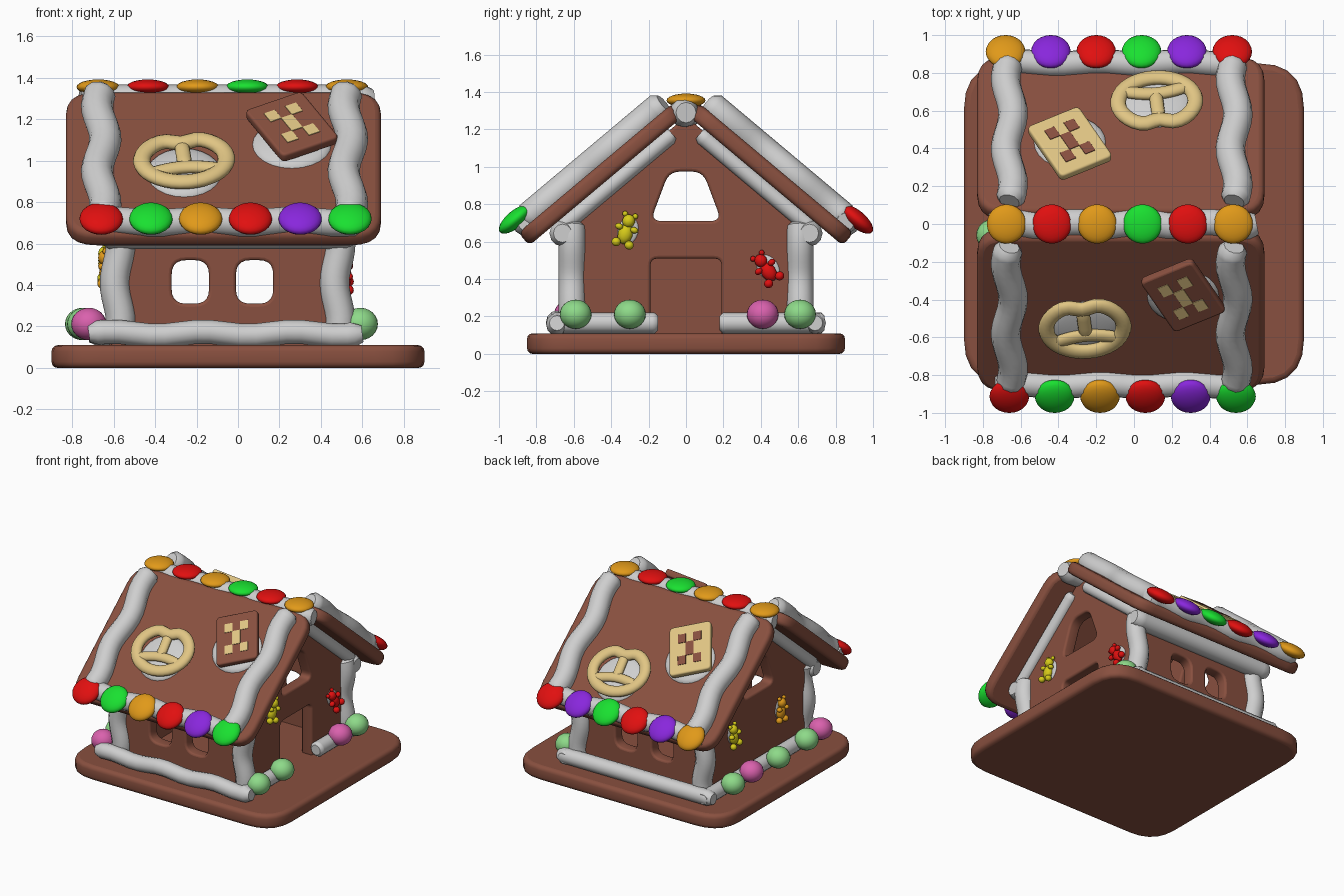
import bpy, bmesh
from math import sin, cos, pi, radians, exp
from mathutils import Matrix, Vector

cube = bpy.data.objects.get("Cube")
if cube:
    bpy.data.objects.remove(cube, do_unlink=True)


def material(name, *rgb):
    m = bpy.data.materials.new(name)
    m.use_nodes = True
    m.diffuse_color = (*rgb, 1)
    bsdf = next(n for n in m.node_tree.nodes if n.type == 'BSDF_PRINCIPLED')
    bsdf.inputs["Base Color"].default_value = (*rgb, 1)
    return m


BROWN = material("gingerbread", .25, .08, .05)
ICING = material("icing", .62, .62, .62)
RED = material("red", .75, .005, .005)
ORANGE = material("orange", .75, .32, .01)
GREEN = material("green", .01, .75, .03)
PURPLE = material("purple", .25, .02, .72)
MINT = material("light green", .27, .7, .25)
PINK = material("pink", .7, .12, .42)
CREAM = material("cream", .75, .56, .23)
YELLOW = material("yellow", .68, .6, .01)

made = []


def add(name, data, mat, frame):
    ob = bpy.data.objects.new(name, data)
    bpy.context.collection.objects.link(ob)
    data.materials.append(mat)
    ob.matrix_world = frame
    made.append(ob)


def move(x, y, z):
    return Matrix.Translation((x, y, z))


def turn(deg, axis):
    return Matrix.Rotation(radians(deg), 4, axis)


def rounded(points, r):
    """Closed outline with every corner rounded."""
    out = []
    pts = [Vector(p) for p in points]
    for i, p in enumerate(pts):
        a = p + (pts[i - 1] - p).normalized() * r
        b = p + (pts[(i + 1) % len(pts)] - p).normalized() * r
        for k in range(6):
            t = k / 5
            out.append(a * (1 - t) ** 2 + p * 2 * t * (1 - t) + b * t * t)
    return out


def box(x0, x1, y0, y1, r):
    return rounded([(x0, y0), (x1, y0), (x1, y1), (x0, y1)], r)


def plate(name, outlines, thick, bevel, mat, frame):
    """Flat slab with soft edges; extra outlines are holes."""
    c = bpy.data.curves.new(name, 'CURVE')
    c.dimensions, c.fill_mode = '2D', 'BOTH'
    c.extrude, c.bevel_depth = thick / 2 - bevel, bevel
    c.offset, c.bevel_resolution = -bevel, 2
    for line in outlines:
        s = c.splines.new('POLY')
        s.points.add(len(line) - 1)
        for q, p in zip(s.points, line):
            q.co = (p[0], p[1], 0, 1)
        s.use_cyclic_u = True
    add(name, c, mat, frame)


def cord(name, paths, r, mat, frame, closed=False):
    """Round piped strands; open ends are softened."""
    c = bpy.data.curves.new(name, 'CURVE')
    c.dimensions = '3D'
    c.bevel_depth, c.bevel_resolution, c.use_fill_caps = r, 4, True
    for path in paths:
        s = c.splines.new('POLY')
        s.points.add(len(path) - 1)
        for q, p in zip(s.points, path):
            q.co = (*p, 1)
        s.use_cyclic_u = closed
        if not closed:
            s.points[0].radius = s.points[-1].radius = .7
    add(name, c, mat, frame)


def pipe(name, a, b, r, wave=(0, 0, 0), cycles=2, frame=Matrix()):
    """Wavy line of icing from a to b."""
    a, b, w = Vector(a), Vector(b), Vector(wave)
    steps = [0, .03] + [i / 18 for i in range(1, 18)] + [.97, 1]
    cord(name, [[a.lerp(b, t) + w * sin(2 * pi * cycles * t) for t in steps]], r, ICING, frame)


def blobs(name, parts, mat, frame, seg=20):
    """Ellipsoids joined in one object: (centre, radii) pairs."""
    bm = bmesh.new()
    for loc, size in parts:
        bmesh.ops.create_uvsphere(bm, u_segments=seg, v_segments=seg // 2, radius=1,
                                  matrix=move(*loc) @ Matrix.Diagonal((*size, 1)))
    me = bpy.data.meshes.new(name)
    bm.to_mesh(me)
    bm.free()
    add(name, me, mat, frame)


# Base board
plate("base_board", [box(-.9, .9, -.85, .85, .24)], .11, .03, BROWN, move(0, 0, .055))

# Gable walls: local x runs along the wall, local y up, local z outward
SIDE = turn(90, 'Z') @ turn(90, 'X')
gable_window = rounded([(-.19, .71), (.19, .71), (.09, .975), (-.09, .975)], .06)
eaves = [(.6, .76), (0, 1.27), (-.6, .76)]
plain = [(-.6, .08), (.6, .08)] + eaves
door = [(-.6, .08), (-.19, .08), (-.19, .51), (.19, .51), (.19, .08), (.6, .08)] + eaves
plate("door_gable", [rounded(door, .04), gable_window], .09, .015, BROWN, move(.455, 0, 0) @ SIDE)
plate("plain_gable", [rounded(plain, .04), gable_window], .09, .015, BROWN, move(-.575, 0, 0) @ SIDE)

# Long walls with two windows each
for name, y in (("front_wall", -.575), ("back_wall", .575)):
    plate(name, [box(-.61, .49, .08, .74, .03), box(-.32, -.14, .31, .52, .07),
                 box(-.01, .17, .31, .52, .07)], .09, .015, BROWN, move(0, y, 0) @ turn(90, 'X'))

# Icing at the wall corners, under the eaves and along the base
for side, s in (("front", -1), ("back", 1)):
    for end, x in (("right", -.58), ("left", .48)):
        pipe(f"{side}_{end}_corner_icing", (x, .61 * s, .12), (x, .61 * s, .7), .072, (.015, 0, 0), 1.5)
    pipe(side + "_eave_icing", (-.66, .66 * s, .645), (.56, .66 * s, .645), .07)
    pipe(side + "_base_icing", (-.72, .69 * s, .165), (.6, .69 * s, .165), .058,
         (0, 0, .01 if s < 0 else 0), 3)
pipe("right_base_icing", (-.66, -.72, .165), (-.66, .74, .165), .055)
pipe("door_base_icing_front", (.54, -.72, .165), (.54, -.15, .165), .055)
pipe("door_base_icing_back", (.54, .18, .165), (.54, .74, .165), .055)

# Round sweets on the base icing
for i, (x, y, m) in enumerate([(.59, -.59, MINT), (.59, -.3, MINT), (.59, .41, PINK), (.59, .61, MINT),
                               (-.74, .48, MINT), (-.73, .24, PINK), (-.75, -.06, MINT),
                               (-.74, -.42, MINT), (-.72, -.62, PINK)]):
    blobs(f"round_sweet_{i + 1}", [((0, 0, 0), (.085, .085, .078))], m, move(x, y, .212), 24)


def pretzel(name, frame):
    flat = frame @ Matrix.Diagonal((1, 1, .75, 1))
    ring = []
    for i in range(36):
        t = 2 * pi * i / 36
        u, v = .205 * cos(t), .165 * sin(t)
        ring.append((u, v - (.04 * exp(-(u / .06) ** 2) if v > 0 else 0), 0))
    cord(name + "_ring", [ring], .042, CREAM, flat, True)
    bar = [(0, .12 - .03 * i, 0) for i in range(7)]
    arc = [(.03 * i, -.055 - 1.2 * (.03 * i) ** 2, 0) for i in range(-6, 7)]
    cord(name + "_twist", [bar, arc], .036, CREAM, flat)


def cookie(name, body, deco, frame):
    plate(name, [box(-.155, .155, -.195, .195, .03)], .05, .012, body, frame)
    tiles = [(x, y, .035) for x in (-.058, .058) for y in (-.088, .088)] + [(0, 0, .055)]
    for i, (x, y, h) in enumerate(tiles):
        plate(f"{name}_tile_{i + 1}", [box(x - .03, x + .03, y - h, y + h, .002)], .008, .001,
              deco, frame @ move(0, 0, .025))


# Roof halves: local y runs up the slope, local z is the roof normal
COS = cos(radians(40))
halves = [
    ("front", 1, [RED, GREEN, ORANGE, RED, PURPLE, GREEN], (-.26, -.54), (.26, -.36), BROWN, CREAM),
    ("back", -1, [ORANGE, PURPLE, RED, GREEN, PURPLE, RED], (-.12, -.64), (.34, -.41), CREAM, BROWN)]
for side, s, sweets, pz, ck, body, deco in halves:
    roof = turn(0 if s > 0 else 180, 'Z') @ move(0, 0, 1.4) @ turn(40, 'X')
    x0, x1 = sorted((-.83 * s, .69 * s))
    plate(side + "_roof", [box(x0, x1, -1.17, -.09, .15)], .09, .03, BROWN, roof @ move(0, 0, -.045))
    for end, x, wall in (("right", -.66, -.62), ("left", .53, .5)):
        pipe(f"{side}_{end}_roof_icing", (x * s, -1.1, .03), (x * s, -.13, .03), .078, (.02, 0, 0), 2, roof)
        pipe(f"{side}_{end}_gable_icing", (wall * s, -.98, -.125), (wall * s, -.2, -.125), .045, frame=roof)
    pipe(side + "_edge_icing", (x0 + .1, -1.1, .015), (x1 - .09, -1.1, .015), .068, (0, .01, 0), 3, roof)
    for i, m in enumerate(sweets):
        x = (-.66 if s > 0 else -.68) + .24 * i
        blobs(f"{side}_roof_sweet_{i + 1}", [((0, 0, 0), (.105, .108, .046))], m,
              roof @ move(x * s, -1.136, .066), 24)
    # Pretzel and cookie stuck on with icing
    pv, cv = pz[1] / COS + .03, ck[1] / COS + .03
    blobs(side + "_pretzel_icing", [((pz[0], pv - .04, 0), (.18, .18, .035))], ICING, roof, 24)
    blobs(side + "_cookie_icing", [((ck[0], cv - .06, 0), (.19, .18, .035))], ICING, roof, 24)
    pretzel(side + "_pretzel", roof @ move(pz[0], pv, .05) @ turn(6, 'Z'))
    cookie(side + "_cookie", body, deco, roof @ move(ck[0], cv, .06) @ turn(28, 'Z'))

# Ridge icing and sweets
pipe("ridge_icing", (-.76, 0, 1.29), (.65, 0, 1.29), .078, (0, .012, 0), 4)
for i, m in enumerate([ORANGE, RED, ORANGE, GREEN, RED, ORANGE]):
    blobs(f"ridge_sweet_{i + 1}", [((0, 0, 0), (.104, .104, .037))], m, move(-.675 + .24 * i, 0, 1.355), 24)

# Gummy bears on the gables
bear = [((0, -.02, .02), (.04, .055, .03)), ((0, .052, .025), (.034, .036, .03))]
for s in (-1, 1):
    bear += [((s * .028, .085, .02), (.015, .015, .014)), ((s * .042, .012, .035), (.022, .017, .02)),
             ((s * .036, -.072, .035), (.025, .024, .024))]
RIGHT = turn(180, 'Z') @ SIDE
for name, frame, m in [
        ("yellow_bear_by_door", move(.5, -.32, .66) @ SIDE @ turn(-15, 'Z'), YELLOW),
        ("red_bear_by_door", move(.5, .43, .455) @ SIDE @ turn(35, 'Z'), RED),
        ("yellow_bear_right", move(-.62, .33, .5) @ RIGHT @ turn(10, 'Z'), YELLOW),
        ("orange_bear_right", move(-.62, -.25, .48) @ RIGHT @ turn(-5, 'Z'), ORANGE)]:
    blobs(name, bear, m, frame, 12)
    blobs(name + "_icing", [((.01, 0, 0), (.055, .075, .012))], ICING, frame)

# Turn the curves into meshes and smooth everything
bpy.ops.object.select_all(action='DESELECT')
for ob in made:
    ob.select_set(True)
bpy.context.view_layer.objects.active = made[0]
bpy.ops.object.convert(target='MESH')
bpy.ops.object.shade_smooth_by_angle(angle=radians(45))
